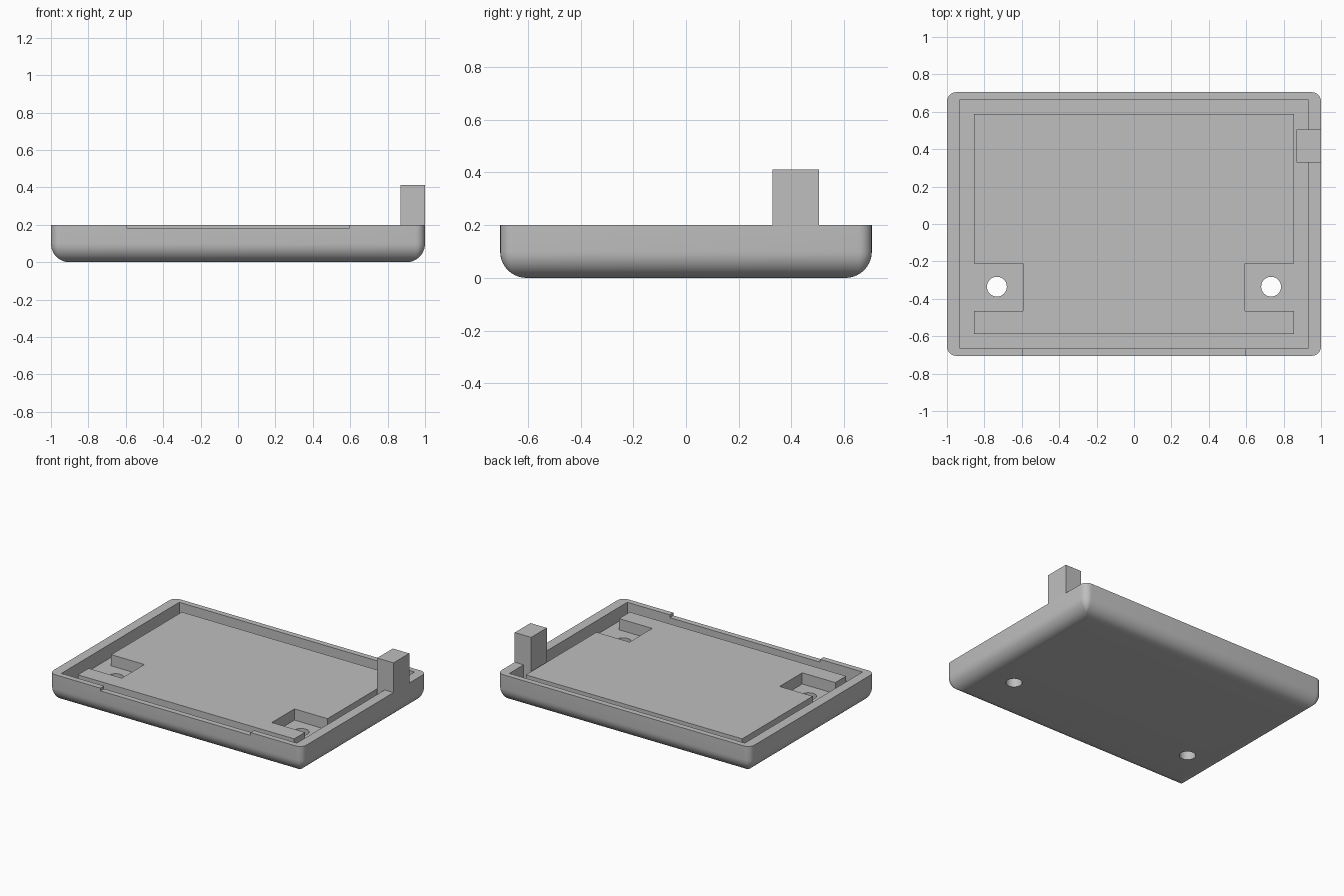
import bpy, bmesh, math
from mathutils import Vector

cube = bpy.data.objects.get("Cube")
if cube:
    bpy.data.objects.remove(cube)

grey = bpy.data.materials.new("plain grey")
grey.use_nodes = True
COLOUR = (0.52, 0.52, 0.52, 1)
grey.diffuse_color = COLOUR
grey.node_tree.nodes["Principled BSDF"].inputs["Base Color"].default_value = COLOUR

W, D, H = 1.0, 0.705, 0.2        # half width, half depth, tray height
FLOOR, LEDGE = 0.1, 0.18         # floor and raised panel heights


def finish(name, bm):
    bmesh.ops.recalc_face_normals(bm, faces=bm.faces)
    mesh = bpy.data.meshes.new(name)
    bm.to_mesh(mesh)
    bm.free()
    mesh.materials.append(grey)
    obj = bpy.data.objects.new(name, mesh)
    bpy.context.collection.objects.link(obj)
    return obj


def prism(name, points, direction):
    """Extrude a closed 3D outline along a direction."""
    bm = bmesh.new()
    face = bm.faces.new([bm.verts.new(p) for p in points])
    new = bmesh.ops.extrude_face_region(bm, geom=[face])["geom"]
    bmesh.ops.translate(bm, vec=direction, verts=[v for v in new if isinstance(v, bmesh.types.BMVert)])
    return finish(name, bm)


def box(name, x0, x1, y0, y1, z0, z1):
    return prism(name, [(x0, y0, z0), (x1, y0, z0), (x1, y1, z0), (x0, y1, z0)], Vector((0, 0, z1 - z0)))


def cut(target, cutter):
    cutter.hide_render = True
    cutter.hide_viewport = True
    mod = target.modifiers.new(cutter.name, 'BOOLEAN')
    mod.operation = 'DIFFERENCE'
    mod.solver = 'EXACT'
    mod.object = cutter


def rounded_ring(bm, inset, z, radius=0.05, steps=6):
    """Rounded rectangle that shrinks by the inset, corners sharpening as it goes."""
    r = max(radius - inset, 0.001)
    ring = []
    for i, (sx, sy) in enumerate([(1, 1), (-1, 1), (-1, -1), (1, -1)]):
        for k in range(steps + 1):
            a = (i + k / steps) * math.pi / 2
            ring.append(bm.verts.new((sx * (W - inset - r) + r * math.cos(a),
                                      sy * (D - inset - r) + r * math.sin(a), z)))
    return ring


# Tray shell: rounded bottom edge, straight sides
bm = bmesh.new()
FILLET, ARC = 0.1, 10
angles = [k / ARC * math.pi / 2 for k in range(ARC + 1)]
rings = [rounded_ring(bm, FILLET * (1 - math.sin(a)), FILLET * (1 - math.cos(a))) for a in angles]
rings.append(rounded_ring(bm, 0, H))
for low, high in zip(rings, rings[1:]):
    for i in range(len(low)):
        j = (i + 1) % len(low)
        bm.faces.new((low[i], low[j], high[j], high[i]))
bm.faces.new(rings[0][::-1])
bm.faces.new(rings[-1])
tray = finish("tray", bm)

# Cavity, front lip recess and the two screw holes
cut(tray, box("cavity_cutter", -0.93, 0.93, -0.665, 0.665, FLOOR, 0.4))
cut(tray, box("front_lip_cutter", -0.593, 0.593, -0.8, -0.6, LEDGE, 0.4))
for side, x in (("right", -0.733), ("left", 0.733)):
    bm = bmesh.new()
    bmesh.ops.create_cone(bm, cap_ends=True, segments=40, radius1=0.053, radius2=0.053, depth=0.6)
    bmesh.ops.translate(bm, vec=(x, -0.335, 0), verts=bm.verts)
    cut(tray, finish(side + "_hole_cutter", bm))

# Apply the cuts, then smooth only the rounded surfaces
bpy.context.view_layer.update()
graph = bpy.context.evaluated_depsgraph_get()
cut_mesh = bpy.data.meshes.new_from_object(tray.evaluated_get(graph))
tray.modifiers.clear()
tray.data = cut_mesh
for helper in [o for o in bpy.data.objects if o.name.endswith("_cutter")]:
    bpy.data.objects.remove(helper)
bpy.ops.object.select_all(action='DESELECT')
tray.select_set(True)
bpy.context.view_layer.objects.active = tray
bpy.ops.object.shade_smooth_by_angle(angle=math.radians(30))

# Raised inner panel with a notch around each screw hole
half = [(0.855, -0.587), (0.855, -0.465), (0.593, -0.465),
        (0.593, -0.21), (0.855, -0.21), (0.855, 0.587)]
outline = half + [(-x, y) for x, y in reversed(half)]
prism("raised_panel", [(x, y, FLOOR) for x, y in outline], Vector((0, 0, LEDGE - FLOOR)))

# Upright post standing on the floor and stepping over the left wall
post = [(0.87, FLOOR), (0.93, FLOOR), (0.93, H), (W, H), (W, 0.412), (0.87, 0.412)]
prism("post", [(x, 0.328, z) for x, z in post], Vector((0, 0.177, 0)))
